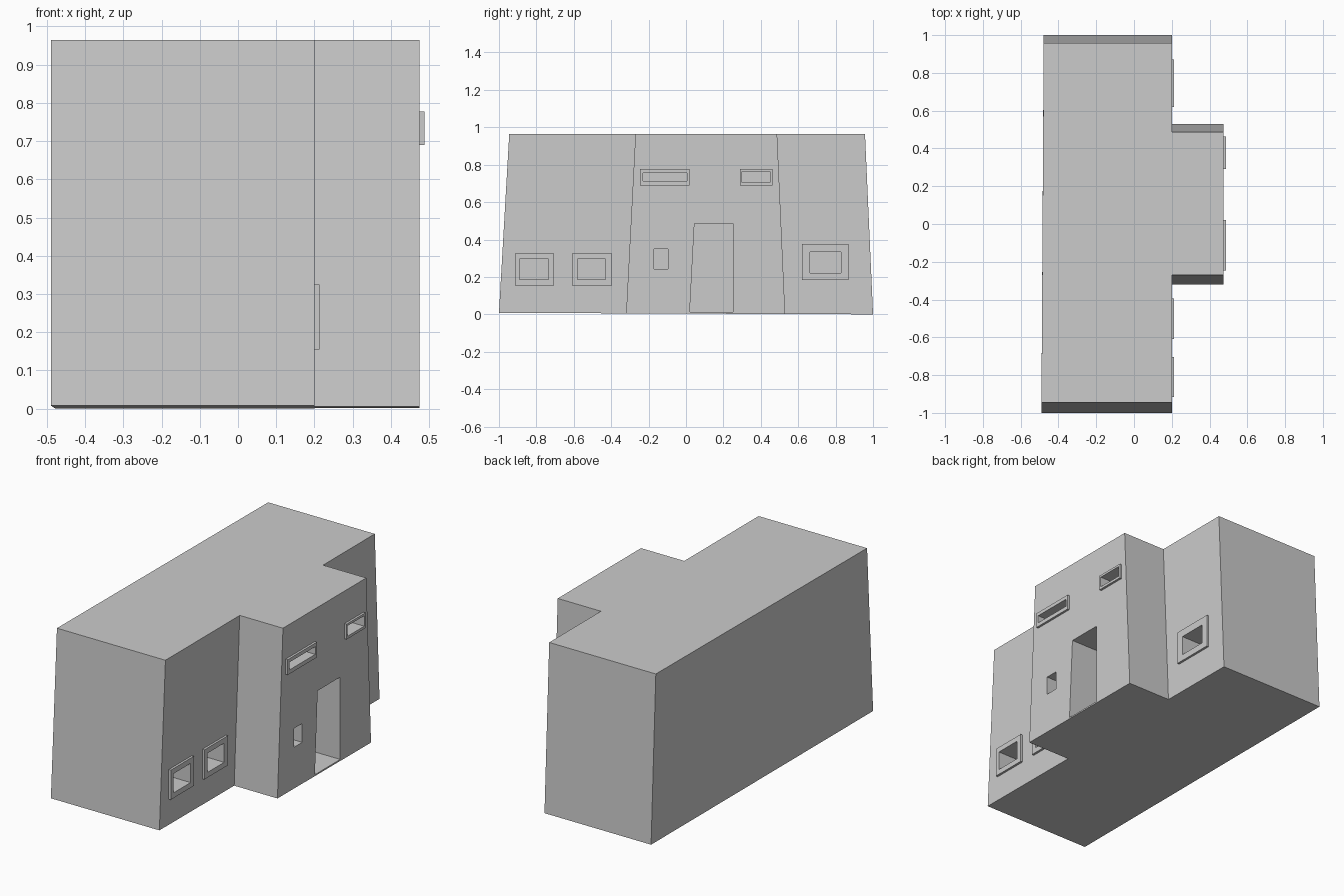
import bpy
import bmesh

if "Cube" in bpy.data.objects:
    bpy.data.objects.remove(bpy.data.objects["Cube"])

plaster = bpy.data.materials.new("grey_plaster")
plaster.use_nodes = True
colour = (0.6, 0.6, 0.6, 1)
plaster.diffuse_color = colour
plaster.node_tree.nodes["Principled BSDF"].inputs["Base Color"].default_value = colour

TOP = 0.965
MAIN_X, PORCH_X = 0.2, 0.475


def loft(name, lower, upper):
    """Closed solid between two matching loops of points."""
    bm = bmesh.new()
    low = [bm.verts.new(p) for p in lower]
    high = [bm.verts.new(p) for p in upper]
    bm.faces.new(low)
    bm.faces.new(high)
    for i in range(len(low)):
        j = (i + 1) % len(low)
        bm.faces.new((low[i], low[j], high[j], high[i]))
    bmesh.ops.recalc_face_normals(bm, faces=bm.faces)
    mesh = bpy.data.meshes.new(name)
    bm.to_mesh(mesh)
    bm.free()
    mesh.materials.append(plaster)
    obj = bpy.data.objects.new(name, mesh)
    bpy.context.collection.objects.link(obj)
    return obj


def opening(x0, x1, outline):
    """Solid running along x from a (y, z) outline."""
    return loft("opening", [(x0, y, z) for y, z in outline],
                [(x1, y, z) for y, z in outline])


def rect(y0, y1, z0, z1):
    return [(y0, z0), (y1, z0), (y1, z1), (y0, z1)]


def cut(target, cutter):
    mod = target.modifiers.new("cut", "BOOLEAN")
    mod.operation = "DIFFERENCE"
    mod.solver = "EXACT"
    mod.object = cutter
    bpy.context.view_layer.objects.active = target
    bpy.ops.object.modifier_apply(modifier=mod.name)


def plan(front, back, porch_front, porch_back, height):
    """Outline of the house with its projecting porch block."""
    points = [(-0.49, front), (MAIN_X, front), (MAIN_X, porch_front),
              (PORCH_X, porch_front), (PORCH_X, porch_back),
              (MAIN_X, porch_back), (MAIN_X, back), (-0.478, back)]
    return [(x, y, height(y)) for x, y in points]


# House with battered end walls and a slightly tilted base
house = loft("house_walls",
             plan(-1, 1, -0.32, 0.53, lambda y: 0.004 * (1 - y)),
             plan(-0.945, 0.957, -0.27, 0.487, lambda y: TOP))

# Framed windows: wall, outer rectangle, inner rectangle
windows = {
    "front_window": (MAIN_X, (-0.915, -0.705, 0.155, 0.325), (-0.89, -0.735, 0.185, 0.295)),
    "middle_window": (MAIN_X, (-0.61, -0.395, 0.155, 0.325), (-0.58, -0.43, 0.185, 0.295)),
    "back_window": (MAIN_X, (0.62, 0.87, 0.183, 0.377), (0.663, 0.83, 0.22, 0.333)),
    "wide_upper_window": (PORCH_X, (-0.245, 0.02, 0.69, 0.778), (-0.23, 0.005, 0.713, 0.757)),
    "small_upper_window": (PORCH_X, (0.29, 0.462, 0.69, 0.778), (0.30, 0.45, 0.705, 0.765)),
}
for name, (wall, outer, inner) in windows.items():
    frame = opening(wall - 0.01, wall + 0.013, rect(*outer))
    frame.name = name + "_frame"
    hole = opening(wall - 0.25, wall + 0.1, rect(*inner))
    for target in (house, frame):
        cut(target, hole)
    bpy.data.objects.remove(hole)

# Doorway and the plain slot beside it
doorway = [(0.02, 0.012), (0.25, 0.012), (0.25, 0.485), (0.045, 0.485)]
for outline in (doorway, rect(-0.17, -0.095, 0.242, 0.35)):
    hole = opening(PORCH_X - 0.25, PORCH_X + 0.1, outline)
    cut(house, hole)
    bpy.data.objects.remove(hole)
